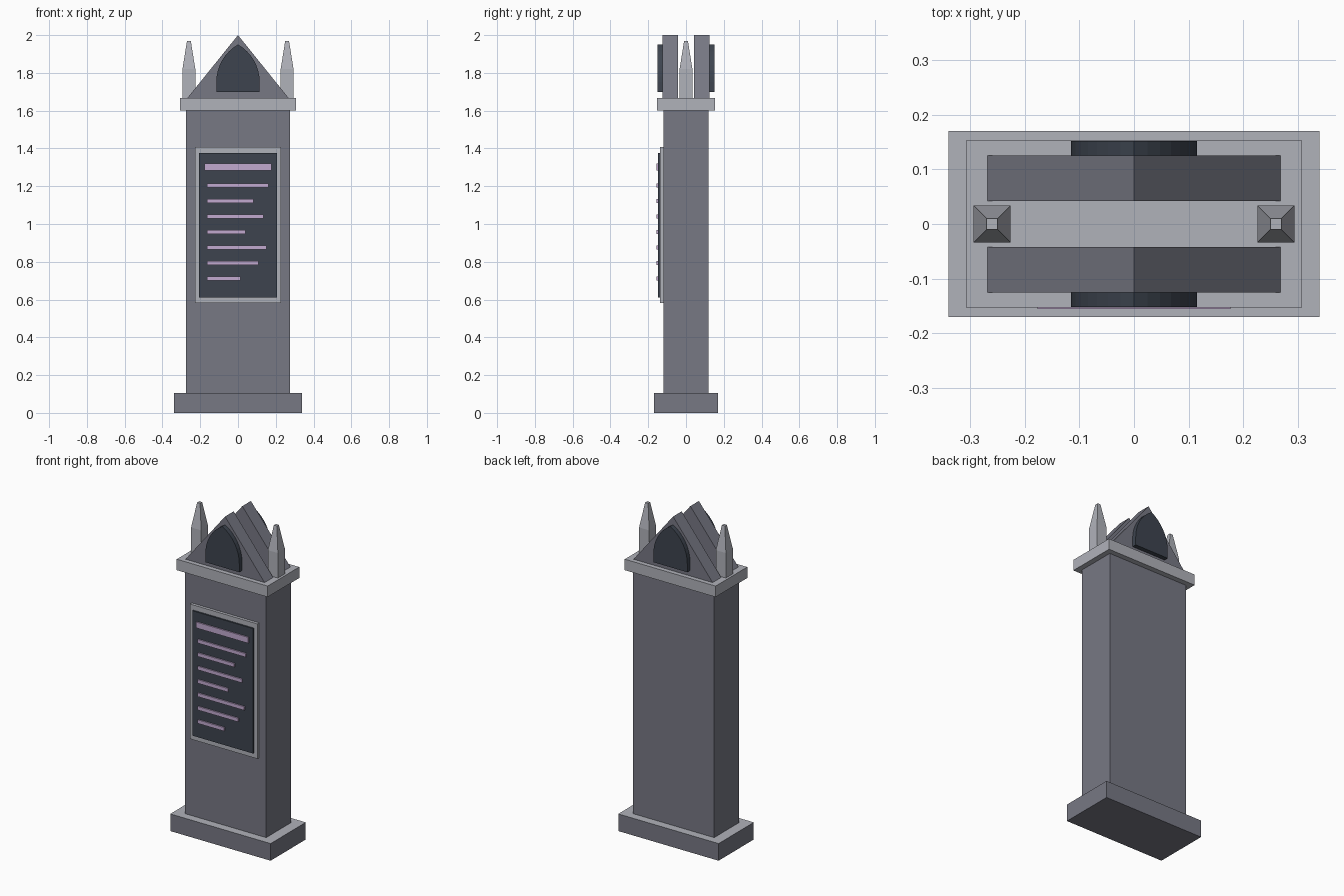
import bpy, bmesh, math
from mathutils import Vector

if "Cube" in bpy.data.objects:
    bpy.data.objects.remove(bpy.data.objects["Cube"])


def material(name, rgb):
    linear = [((c / 255 + 0.055) / 1.055) ** 2.4 for c in rgb] + [1]
    mat = bpy.data.materials.new(name)
    mat.use_nodes = True
    mat.diffuse_color = linear
    mat.node_tree.nodes["Principled BSDF"].inputs["Base Color"].default_value = linear
    return mat


STONE = material("dark stone", (119, 120, 132))
TRIM = material("pale stone", (176, 178, 186))
SLATE = material("slate panel", (61, 68, 79))
LILAC = material("lilac lines", (194, 170, 208))


def finish(name, bm, *mats):
    bmesh.ops.recalc_face_normals(bm, faces=bm.faces)
    mesh = bpy.data.meshes.new(name)
    bm.to_mesh(mesh)
    bm.free()
    for mat in mats:
        mesh.materials.append(mat)
    obj = bpy.data.objects.new(name, mesh)
    bpy.context.collection.objects.link(obj)
    return obj


def box(name, x, y, z, *mats):
    """Box from (low, high) ranges along each axis."""
    bm = bmesh.new()
    bmesh.ops.create_cube(bm, size=1)
    for v in bm.verts:
        v.co = Vector([(lo + hi) / 2 + c * (hi - lo) for c, (lo, hi) in zip(v.co, (x, y, z))])
    return finish(name, bm, *mats)


def slab(name, outline, y0, y1, mat):
    """Extrude an (x, z) outline from y0 to y1."""
    bm = bmesh.new()
    face = bm.faces.new([bm.verts.new((x, y0, z)) for x, z in outline])
    grown = bmesh.ops.extrude_face_region(bm, geom=[face])["geom"]
    for v in grown:
        if isinstance(v, bmesh.types.BMVert):
            v.co.y = y1
    return finish(name, bm, mat)


# Plinth with a pale top, shaft and cornice
plinth = box("plinth", (-0.34, 0.34), (-0.17, 0.17), (0, 0.105), STONE, TRIM)
for poly in plinth.data.polygons:
    poly.material_index = int(poly.normal.z > 0.9)
box("shaft", (-0.275, 0.275), (-0.12, 0.12), (0.105, 1.6), STONE)
box("cornice", (-0.308, 0.308), (-0.153, 0.153), (1.6, 1.667), TRIM)

# Front board: frame, panel and raised lines
box("board_frame", (-0.228, 0.228), (-0.138, -0.12), (0.582, 1.408), TRIM)
box("board_panel", (-0.206, 0.206), (-0.148, -0.138), (0.612, 1.377), SLATE)
box("title_line", (-0.177, 0.177), (-0.156, -0.148), (1.283, 1.319), LILAC)
for i, end in enumerate((0.161, 0.083, 0.135, 0.04, 0.151, 0.109, 0.014)):
    z = 1.204 - i * 0.082
    box(f"text_line_{i + 1}", (-0.164, end), (-0.156, -0.148), (z - 0.011, z + 0.011), LILAC)

# Pointed arch outline: two arcs, each centred on the opposite springing point
W, SPRING, STEPS = 0.115, 1.751, 8
arc = [(-W + 2 * W * math.cos(a), SPRING + 2 * W * math.sin(a))
       for a in (math.pi / 3 * i / STEPS for i in range(STEPS + 1))]
arch = [(-W, 1.7), (W, 1.7)] + arc + [(-x, z) for x, z in reversed(arc[:-1])]

# Front and back gables with arched panels
for side, s in (("front", -1), ("back", 1)):
    slab(f"{side}_gable", [(-0.268, 1.667), (0.268, 1.667), (0, 2)], s * 0.042, s * 0.125, STONE)
    slab(f"{side}_arch", arch, s * 0.125, s * 0.152, SLATE)

# Side pinnacles: square post tapering to a small flat tip
for side, s in (("left", 1), ("right", -1)):
    bm = bmesh.new()
    rings = [[bm.verts.new((s * 0.26 + r * cx, r * cy, z))
              for cx, cy in ((-1, -1), (1, -1), (1, 1), (-1, 1))]
             for r, z in ((0.034, 1.667), (0.034, 1.82), (0.01, 1.97))]
    bm.faces.new(rings[0])
    bm.faces.new(rings[-1])
    for low, high in zip(rings, rings[1:]):
        for k in range(4):
            n = (k + 1) % 4
            bm.faces.new((low[k], low[n], high[n], high[k]))
    finish(f"{side}_pinnacle", bm, TRIM)
